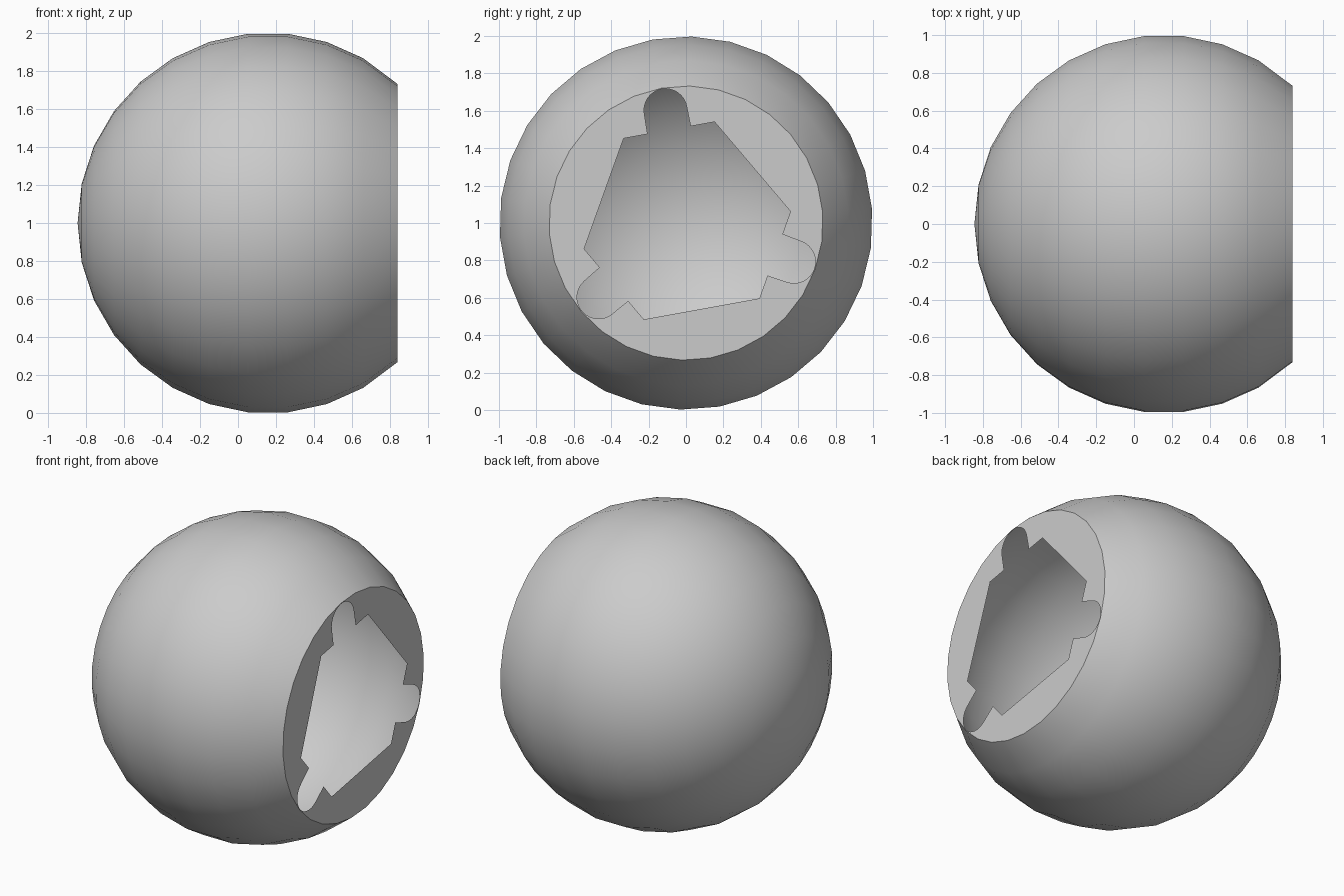
import bpy, bmesh, math
from math import sin, cos, radians

if "Cube" in bpy.data.objects:
    bpy.data.objects.remove(bpy.data.objects["Cube"])

SEG = 30                      # sides around the x axis
R = 1.003                     # sphere radius
CX = 0.158                    # sphere centre along x
CUT_X, CUT_R = 0.84, 0.733    # flat opening plane and its radius
TILT = radians(10.3)          # roll of the cut-out about the x axis


def point(x, r, a):
    """Point at angle a (from up, leaning to -y) about the x axis."""
    return (x, -r * sin(a), 1 + r * cos(a))


def ring(bm, x, r):
    return [bm.verts.new(point(x, r, TILT + 2 * math.pi * i / SEG)) for i in range(SEG)]


def loop_edges(bm, verts):
    return [bm.edges.new((v, verts[(i + 1) % len(verts)])) for i, v in enumerate(verts)]


def finish(bm, name):
    me = bpy.data.meshes.new(name)
    bm.to_mesh(me)
    bm.free()
    ob = bpy.data.objects.new(name, me)
    bpy.context.collection.objects.link(ob)
    return ob


# Hollow ball shell, open at +x
bm = bmesh.new()
rings = [ring(bm, CUT_X, CUT_R)]
for deg in range(60, 180, 12):
    t = radians(deg)
    rings.append(ring(bm, CX + R * cos(t), R * sin(t)))
for a, b in zip(rings, rings[1:]):
    for i in range(SEG):
        j = (i + 1) % SEG
        bm.faces.new((a[i], a[j], b[j], b[i]))
pole = bm.verts.new((CX - R, 0, 1))
for i in range(SEG):
    bm.faces.new((rings[-1][i], rings[-1][(i + 1) % SEG], pole))
bmesh.ops.recalc_face_normals(bm, faces=bm.faces)
if sum(f.normal.dot(f.calc_center_median() - pole.co) for f in bm.faces) < 0:
    bmesh.ops.reverse_faces(bm, faces=bm.faces)
shell = finish(bm, "ball_shell")
shell.data.polygons.foreach_set("use_smooth", [True] * len(shell.data.polygons))

# One third of the opening outline: wide shoulder with a round-ended slot
arc = [(-0.115 * cos(math.pi * k / 16), 0.613 + 0.115 * sin(math.pi * k / 16))
       for k in range(17)]
third = [(-0.247, 0.505), (-0.117, 0.505)] + arc + [(0.117, 0.505), (0.247, 0.505)]

# Flat face plate with the three-fold opening
bm = bmesh.new()
edges = loop_edges(bm, ring(bm, CUT_X, CUT_R))
hole = []
for k in range(3):
    a = TILT - k * 2 * math.pi / 3
    for u, v in third:
        hole.append(bm.verts.new((CUT_X, u * cos(a) - v * sin(a),
                                  1 + u * sin(a) + v * cos(a))))
edges += loop_edges(bm, hole)
bmesh.ops.triangle_fill(bm, use_beauty=True, use_dissolve=False,
                        edges=edges, normal=(1, 0, 0))
bm.normal_update()
bmesh.ops.reverse_faces(bm, faces=[f for f in bm.faces if f.normal.x < 0])
finish(bm, "face_plate")
